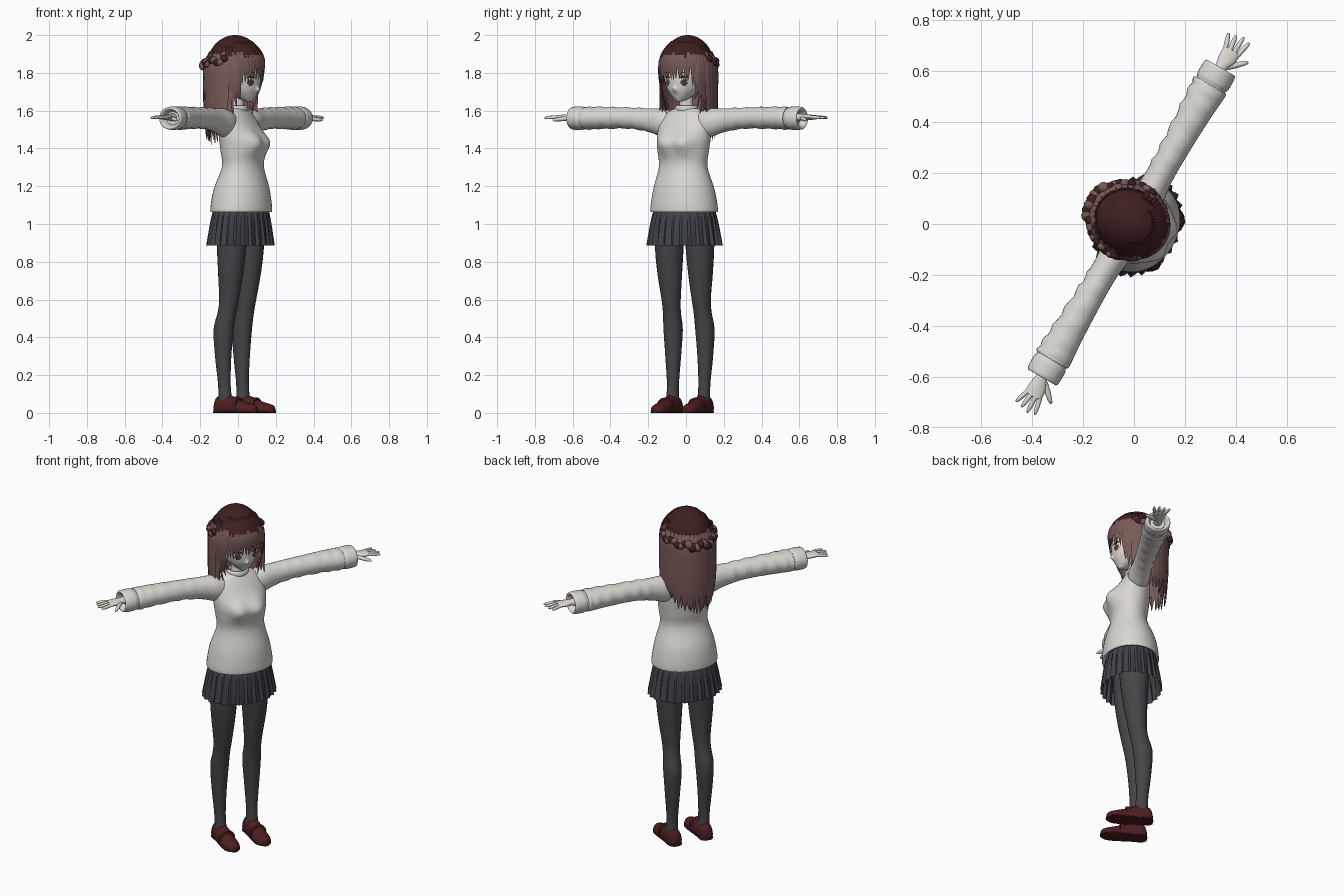
import bpy, bmesh, math, random
from mathutils import Vector, Matrix

random.seed(4)
if "Cube" in bpy.data.objects:
    bpy.data.objects.remove(bpy.data.objects["Cube"])
TURN = Matrix.Rotation(math.radians(60), 4, 'Z')   # the figure stands turned
X, Y, Z = Vector((1, 0, 0)), Vector((0, 1, 0)), Vector((0, 0, 1))


def material(name, *rgb):
    m = bpy.data.materials.new(name)
    m.use_nodes = True
    m.diffuse_color = (*rgb, 1)
    m.node_tree.nodes["Principled BSDF"].inputs["Base Color"].default_value = (*rgb, 1)
    return m


KNIT = material("cream knit", .70, .68, .64)
SKIN = material("pale skin", .74, .71, .65)
DARK = material("dark brown hair", .05, .014, .014)
LIGHT = material("light brown hair", .19, .105, .095)
SKIRT = material("slate skirt", .05, .055, .065)
TIGHTS = material("charcoal tights", .06, .06, .067)
SHOE = material("oxblood leather", .075, .013, .014)
IRIS = material("brown eye", .09, .05, .045)


def finish(name, bm, mats, rule=None, angle=50, smooth=True):
    """Turn a bmesh into a named object, colouring faces by a rule."""
    bmesh.ops.recalc_face_normals(bm, faces=bm.faces)
    for f in bm.faces:
        f.material_index = rule(f.calc_center_median()) if rule else 0
    bm.transform(TURN)
    me = bpy.data.meshes.new(name)
    bm.to_mesh(me)
    bm.free()
    ob = bpy.data.objects.new(name, me)
    bpy.context.collection.objects.link(ob)
    for m in mats:
        me.materials.append(m)
    if smooth:
        bpy.ops.object.select_all(action='DESELECT')
        ob.select_set(True)
        bpy.context.view_layer.objects.active = ob
        bpy.ops.object.shade_smooth_by_angle(angle=math.radians(angle))
    return ob


def spline(rows, k=5):
    """Catmull-Rom interpolation through rows of numbers."""
    rows = [Vector(r) for r in rows]
    out = []
    for i in range(len(rows) - 1):
        a, b, c, d = rows[max(i - 1, 0)], rows[i], rows[i + 1], rows[min(i + 2, len(rows) - 1)]
        for j in range(k):
            t = j / k
            out.append(b + (c - a) * (t / 2) + (a * 2 - b * 5 + c * 4 - d) * (t * t / 2)
                       + (b * 3 - a - c * 3 + d) * (t ** 3 / 2))
    return out + [rows[-1]]


def tube(bm, rings, n=24, caps=True):
    """Loft ellipses given as (centre, half axis, half axis)."""
    loops = []
    for c, u, v in rings:
        angles = [2 * math.pi * i / n for i in range(n)]
        loops.append([bm.verts.new(c + u * math.cos(a) + v * math.sin(a)) for a in angles])
    for a, b in zip(loops, loops[1:]):
        for i in range(n):
            bm.faces.new((a[i], a[i - 1], b[i - 1], b[i]))
    if caps:
        bm.faces.new(loops[0])
        bm.faces.new(loops[-1])
    return loops


def upright(bm, rows, n=32, k=5, caps=True):
    """Loft rows of (z, half width, half depth, x, y)."""
    return tube(bm, [(Vector((x, y, z)), X * w, Y * d) for z, w, d, x, y in spline(rows, k)], n, caps)


# Sweater body with bust
bm = bmesh.new()
upright(bm, [(1.075, .165, .135, 0, -.02), (1.07, .187, .155, 0, -.02), (1.18, .17, .142, 0, -.022),
             (1.3, .137, .102, 0, -.03), (1.38, .143, .105, 0, -.028), (1.46, .152, .105, 0, -.02),
             (1.54, .15, .085, 0, .0), (1.59, .115, .066, 0, .01), (1.615, .055, .05, 0, .008)], 48, 6)
for v in bm.verts:
    if v.co.y < 0:
        bulge = sum(math.exp(-((v.co.x - s * .06) / .055) ** 2 - ((v.co.z - 1.43) / .055) ** 2) for s in (-1, 1))
        v.co.y -= .04 * bulge
finish("sweater_body", bm, [KNIT])

# Collar and neck
bm = bmesh.new()
upright(bm, [(1.59, .06, .055, 0, .006), (1.615, .062, .056, 0, .004), (1.628, .052, .048, 0, .004),
             (1.61, .04, .038, 0, .004)], 28, 3)
finish("collar", bm, [KNIT])
bm = bmesh.new()
upright(bm, [(1.58, .045, .042, 0, .006), (1.64, .036, .036, 0, .004), (1.73, .037, .038, 0, 0)], 20, 3)
finish("neck", bm, [SKIN])

# Pleated skirt, open below
bm = bmesh.new()
hoops = upright(bm, [(1.1, .16, .13, 0, -.018), (1.03, .184, .148, 0, -.017), (.885, .213, .17, 0, -.015)], 78, 3, False)
for h, loop in enumerate(hoops):
    for i, v in enumerate(loop):
        f = 1 - .045 * (i % 3) * h / len(hoops)
        v.co.x *= f
        v.co.y *= f
finish("pleated_skirt", bm, [SKIRT], angle=12)

for side, s in (("left", 1), ("right", -1)):
    # Sleeve with soft folds and a gathered cuff
    bm = bmesh.new()
    rings = []
    for i, (x, d, h, y, z) in enumerate(spline(
            [(.07, .055, .06, .005, 1.53), (.14, .06, .075, .005, 1.535), (.22, .054, .064, .008, 1.548),
             (.34, .056, .056, .01, 1.56), (.5, .064, .058, .012, 1.562), (.61, .072, .06, .012, 1.56),
             (.625, .064, .056, .012, 1.56), (.645, .07, .062, .012, 1.56), (.695, .068, .06, .012, 1.56),
             (.7, .055, .048, .012, 1.56), (.67, .04, .035, .012, 1.56)], 6)):
        fold = .0025 * math.sin(i * 1.9) if .25 < x < .62 else 0
        rings.append((Vector((s * x, y + fold, z)), Y * (d + fold), Z * (h - fold)))
    tube(bm, rings, 28)
    finish(side + "_sleeve", bm, [KNIT], angle=60)

    # Hand: palm, four spread fingers and a forward thumb
    bm = bmesh.new()
    tube(bm, [(Vector((s * x, y, 1.565)), Y * d, Z * h) for x, d, h, y in spline(
        [(.64, .026, .022, .012), (.7, .023, .018, .012), (.74, .034, .015, .008), (.785, .037, .012, .006)], 4)], 16)
    digits = [((.78, .006 + .019 * j, 1.566), (.852 - .008 * abs(j + .5), .008 + .03 * j, 1.562), .0095)
              for j in (-1.5, -.5, .5, 1.5)] + [((.715, -.008, 1.56), (.775, -.072, 1.55), .0115)]
    for a, b, r in digits:
        a, b = Vector((s * a[0], *a[1:])), Vector((s * b[0], *b[1:]))
        across = (b - a).cross(Z).normalized()
        tube(bm, [(a.lerp(b, t), across * r * f, Z * r * f) for t, f in
                  ((0, 1), (.45, 1), (.8, .8), (.95, .5), (1, .15))], 8)
    finish(side + "_hand", bm, [SKIN])

    # Leg in tights
    bm = bmesh.new()
    upright(bm, [(z, w, d, s * x, y) for z, w, d, x, y in (
        (1.08, .08, .085, .085, -.015), (.9, .076, .08, .093, -.015), (.75, .066, .068, .094, -.01),
        (.6, .05, .053, .092, .002), (.53, .047, .05, .094, .014), (.44, .05, .054, .097, .032),
        (.3, .041, .044, .098, .034), (.15, .031, .034, .096, .028), (.05, .034, .04, .095, .022))], 24)
    finish(side + "_leg", bm, [TIGHTS])

    # Loafer: flat-bottomed upper, sole, heel and strap
    bm = bmesh.new()
    for profile, grow in (([(.085, .018, .055), (.07, .036, .085), (.03, .041, .098), (-.02, .042, .09),
                            (-.07, .045, .068), (-.12, .045, .052), (-.155, .032, .042), (-.168, .01, .03)], 0),
                          ([(.088, .02, .012), (.065, .04, .018), (0, .041, .016), (-.09, .048, .012),
                            (-.14, .042, .012), (-.172, .012, .012)], 1)):
        loops = tube(bm, [(Vector((s * .094, y, h * .3)), X * w, Z * h * .7) for y, w, h in spline(profile, 4)], 20)
        for v in (v for loop in loops for v in loop):
            v.co.z = max(v.co.z, 0)
            if grow:
                v.co.z = min(v.co.z, .012)
    tube(bm, [(Vector((s * .094, y, .04)), X * .047, Z * .041) for y in (-.045, -.065)], 20)
    finish(side + "_loafer", bm, [SHOE], angle=40)


# Head with a small nose and eyes coloured on its faces
def face_colour(p):
    if p.y > -.04:
        return 0
    x = abs(p.x) - .05
    lash = (x / .028) ** 2 + ((p.z - 1.765) / .02) ** 2
    iris = (x / .015) ** 2 + ((p.z - 1.75) / .02) ** 2
    brow = abs(x) < .022 and abs(p.z - 1.8) < .003
    return 1 if iris < 1 else 2 if (lash < 1 and p.z > 1.773) or brow else 0


bm = bmesh.new()
upright(bm, [(1.648, .014, .016, 0, -.066), (1.67, .046, .05, 0, -.047), (1.71, .084, .096, 0, -.02),
             (1.76, .106, .122, 0, -.002), (1.82, .113, .132, 0, .008), (1.9, .1, .118, 0, .012),
             (1.95, .05, .06, 0, .012)], 96, 9)
for v in bm.verts:
    if v.co.y < -.06:
        v.co.y -= .016 * math.exp(-(v.co.x / .011) ** 2 - ((v.co.z - 1.712) / .014) ** 2)
finish("head", bm, [SKIN, IRIS, DARK], face_colour)


# Hair: crown cap, then tapered locks laid over it
def scalp(deg, z, off=0):
    a = math.radians(deg)
    r = math.sqrt(max(1 - ((z - 1.83) / .166) ** 2, 0)) if z > 1.83 else 1
    return Vector(((.138 * r + off) * math.sin(a), .018 - (.155 * r + off) * math.cos(a), z))


def lock(bm, pts, width, thick=.008):
    pts = spline(pts, 4)
    rings = []
    for i, p in enumerate(pts):
        t = i / (len(pts) - 1)
        d = pts[min(i + 1, len(pts) - 1)] - pts[max(i - 1, 0)]
        across = Z.cross(Vector((p.x, p.y - .018, 0))).normalized()
        w = width * max(1 - t ** 4, .06) * min(1, .5 + 2 * t)
        rings.append((p, across * w, across.cross(d).normalized() * thick * max(1 - t, .15)))
    tube(bm, rings, 6)


def hair_colour(p):
    return 0 if p.z > 1.895 + random.uniform(-.015, .015) else 1


bm = bmesh.new()
bmesh.ops.create_uvsphere(bm, u_segments=48, v_segments=32, radius=1)
for v in bm.verts:
    v.co = Vector((v.co.x * .138, v.co.y * .155 + .018, v.co.z * .17 + 1.83))
low = [v for v in bm.verts if v.co.z < 1.73 or (v.co.y < -.04 and v.co.z < 1.87)]
bmesh.ops.delete(bm, geom=low, context='VERTS')
finish("hair_cap", bm, [DARK])

bm = bmesh.new()
for layer in (0, 1):
    for i in range(22):
        deg = 78 + 204 * (i + layer / 2) / 21.5
        away = abs(deg - 180) / 102
        end = 1.43 + .17 * away ** 2 + random.uniform(-.015, .02)
        off = .006 - .016 * layer
        lock(bm, [scalp(deg, 1.91, off - .008), scalp(deg, 1.84, off + .004), scalp(deg, 1.72, off + .008),
                  scalp(deg, 1.58, off + .006), scalp(deg + random.uniform(-4, 4), end, off - .006)], .026)
finish("back_hair", bm, [DARK, LIGHT], hair_colour)

bm = bmesh.new()
for i in range(19):
    deg = -63 + 7 * i
    end = 1.765 - .05 * (abs(deg) / 63) ** 2 + random.uniform(-.012, .012)
    lock(bm, [scalp(deg, 1.965, -.003), scalp(deg, 1.92, .004), scalp(deg, 1.86, .008),
              scalp(deg + random.uniform(-3, 3), end, -.004)], .015)
for s in (-1, 1):
    for deg, end in ((56, 1.66), (64, 1.62), (72, 1.58), (80, 1.56), (88, 1.57)):
        lock(bm, [scalp(s * deg, 1.94, 0), scalp(s * deg, 1.86, .008), scalp(s * deg, 1.74, .004),
                  scalp(s * (deg - 4), end, -.028)], .018)
finish("fringe_and_side_locks", bm, [DARK, LIGHT], hair_colour)

# Braid around the back of the head, with a knot at its middle
for name, mat, odd in (("braid_dark_plaits", DARK, 0), ("braid_light_plaits", LIGHT, 1)):
    bm = bmesh.new()
    for i in range(odd, 25, 2):
        deg = 84 + 8 * i
        big = 1.5 if abs(deg - 180) < 26 else 1
        c = scalp(deg, 1.865 - .02 * math.cos(math.radians(deg - 180)) + .008 * (-1) ** (i // 2), .012 * big)
        m = (Matrix.Translation(c) @ Matrix.Rotation(math.radians(deg), 4, 'Z')
             @ Matrix.Rotation(.6 * (1 - 2 * odd), 4, 'Y') @ Matrix.Diagonal((.022, .016 * big, .018 * big, 1)))
        bmesh.ops.create_uvsphere(bm, u_segments=12, v_segments=8, radius=1, matrix=m)
    finish(name, bm, [mat])
